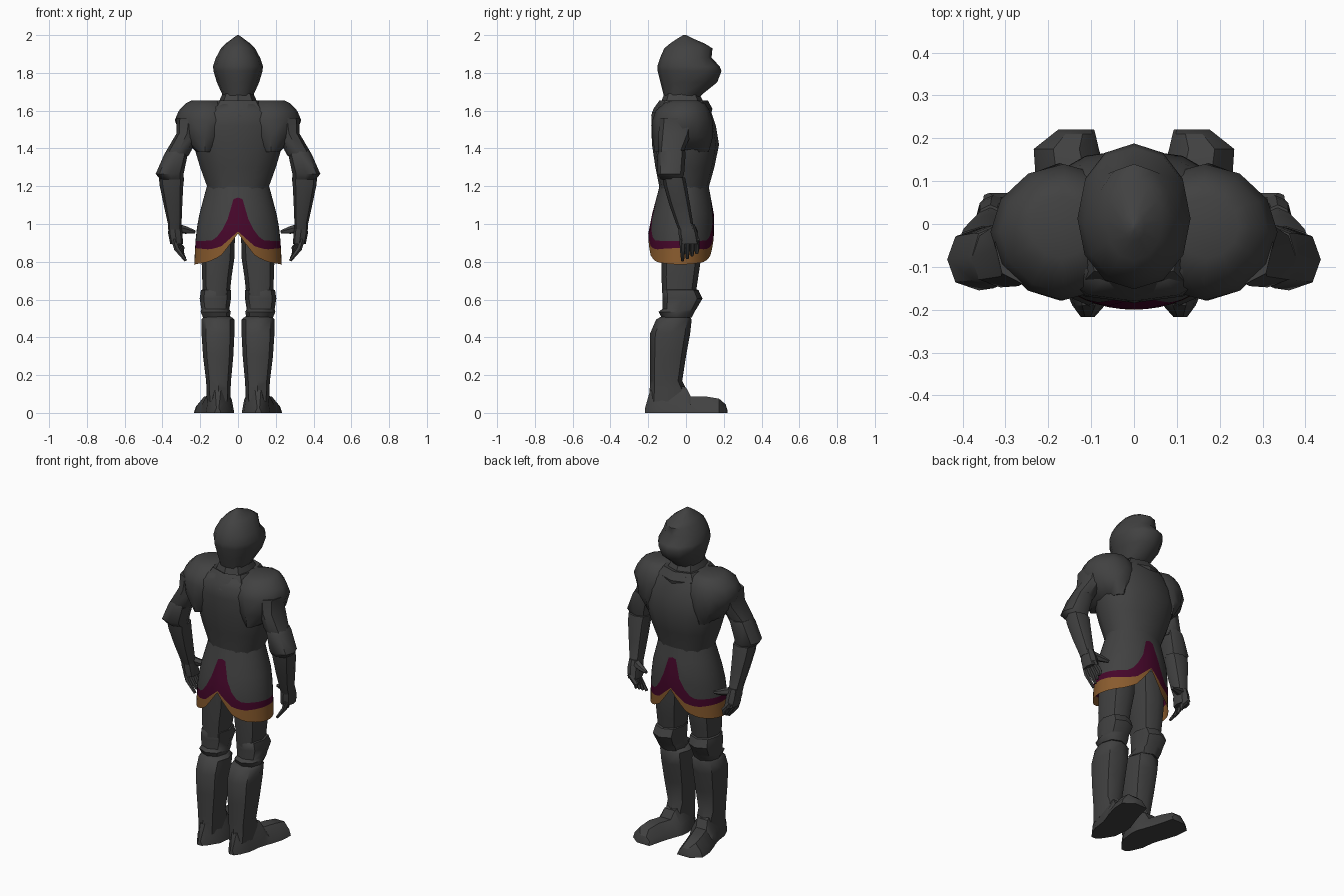
import bpy, bmesh, math
from mathutils import Vector


def material(name, rgb):
    m = bpy.data.materials.new(name)
    m.diffuse_color = (*rgb, 1)
    return m


STEEL = material("dark steel", (0.053, 0.053, 0.053))
WINE = material("wine red", (0.06, 0.002, 0.023))
GOLD = material("old gold", (0.25, 0.105, 0.027))


def finish(name, bm, mats, mirror=False, angle=32):
    bmesh.ops.recalc_face_normals(bm, faces=bm.faces)
    me = bpy.data.meshes.new(name)
    bm.to_mesh(me)
    bm.free()
    ob = bpy.data.objects.new(name, me)
    bpy.context.collection.objects.link(ob)
    for m in mats:
        me.materials.append(m)
    if mirror:
        ob.modifiers.new("mirror", "MIRROR")
    bpy.ops.object.select_all(action="DESELECT")
    ob.select_set(True)
    bpy.context.view_layer.objects.active = ob
    bpy.ops.object.shade_smooth_by_angle(angle=math.radians(angle))
    return ob


def skin(bm, loops, caps=True):
    """Bridge equal-length rings of points, closing the ends."""
    rows = [[bm.verts.new(p) for p in loop] for loop in loops]
    n = len(rows[0])
    for a, b in zip(rows, rows[1:]):
        for i in range(n):
            j = (i + 1) % n
            bm.faces.new((a[i], a[j], b[j], b[i]))
    if caps:
        bm.faces.new(rows[0])
        bm.faces.new(rows[-1])


def oval(z, cx, rx, y0, y1, n=10, p=2.3):
    """Horizontal ring from half-width rx and back/front limits y0, y1."""
    pts = []
    for i in range(n):
        a = math.tau * i / n + math.pi / 2
        c, s = math.cos(a), math.sin(a)
        ux = math.copysign(abs(c) ** (2 / p), c) if abs(c) > 1e-6 else 0
        uy = math.copysign(abs(s) ** (2 / p), s) if abs(s) > 1e-6 else 0
        pts.append((cx + rx * ux, (y0 + y1) / 2 + (y1 - y0) / 2 * uy, z))
    return pts


def stack(name, rings, mirror=False, n=10, p=2.3, angle=48):
    bm = bmesh.new()
    skin(bm, [oval(*r, n=n, p=p) for r in rings])
    return finish(name, bm, [STEEL], mirror, angle)


def rod(bm, pts, n=6):
    """Tapered finger through (x, y, z, radius) points."""
    loops = []
    d = (Vector(pts[-1][:3]) - Vector(pts[0][:3])).normalized()
    u = d.orthogonal().normalized()
    v = d.cross(u)
    for x, y, z, r in pts:
        loops.append([Vector((x, y, z)) + r * (u * math.cos(k * math.tau / n) + v * math.sin(k * math.tau / n))
                      for k in range(n)])
    skin(bm, loops)


# Helmet with visor beak, brow step and pointed crown
stack("helmet", [
    (1.66, 0, .078, -.11, .06), (1.69, 0, .085, -.12, .09), (1.75, 0, .112, -.135, .165),
    (1.81, 0, .13, -.15, .188), (1.835, 0, .132, -.152, .178), (1.88, 0, .117, -.137, .135),
    (1.93, 0, .09, -.115, .14), (1.955, 0, .066, -.085, .10), (1.985, 0, .025, -.04, .03),
    (2.0, 0, .004, -.015, 0)], n=12, p=2.1)

# Neck guard
stack("gorget", [
    (1.57, 0, .165, -.185, .13), (1.61, 0, .155, -.172, .14), (1.655, 0, .122, -.14, .115),
    (1.65, 0, .10, -.13, .09), (1.69, 0, .082, -.115, .07)], n=8, p=2.5, angle=32)

# Breastplate and backplate
stack("cuirass", [
    (1.17, 0, .16, -.14, .118), (1.2, 0, .168, -.142, .122), (1.3, 0, .205, -.162, .15),
    (1.42, 0, .242, -.180, .175), (1.52, 0, .245, -.184, .158), (1.59, 0, .22, -.180, .135),
    (1.635, 0, .155, -.145, .115)], n=14, p=2.2)

# Shoulder plates: bells set into the chest, widest at the outer shoulder
stack("pauldron", [
    (1.38, .175, .045, -.165, .12), (1.46, .175, .125, -.178, .142), (1.55, .165, .17, -.178, .14),
    (1.60, .165, .148, -.16, .125), (1.64, .165, .11, -.115, .10), (1.655, .17, .075, -.08, .065)],
    mirror=True, n=12, p=1.9)

# Upper arm and elbow cup
stack("upper_arm", [
    (1.56, .26, .065, -.14, .05), (1.48, .27, .055, -.145, .03), (1.39, .312, .066, -.148, -.01),
    (1.36, .325, .062, -.14, -.015)], mirror=True, n=8)
stack("elbow_cup", [
    (1.39, .322, .055, -.14, -.005), (1.37, .328, .062, -.15, -.002), (1.265, .362, .074, -.155, -.01),
    (1.235, .35, .06, -.13, -.02)], mirror=True, n=8)

# Forearm cuff
stack("forearm", [
    (1.245, .352, .067, -.125, -.005), (1.2, .352, .062, -.117, .005), (1.1, .344, .049, -.088, .022),
    (1.0, .335, .036, -.052, .038), (.97, .335, .036, -.04, .05)], mirror=True, n=8)

# Hand with palm, four fingers and thumb
bm = bmesh.new()
skin(bm, [oval(*r, n=8) for r in [(1.0, .335, .032, -.04, .045), (.95, .332, .038, -.04, .062),
                                  (.895, .325, .034, -.03, .072)]])
for k in range(4):
    y = -.018 + .025 * k
    rod(bm, [(.34, y, .92, .016), (.325 - .01 * k, y, .87, .015), (.276 + .006 * k, y, .805 + .013 * k, .008)])
rod(bm, [(.325, .02, .98, .024), (.275, .04, .967, .02), (.228, .055, .958, .009)])
finish("gauntlet", bm, [STEEL], True)

# Skirt: rows follow the arched hem, gold border and wine trim
HEM = [(0, .95), (.04, .895), (.09, .83), (.15, .80), (.23, .785)]
BORDER = [(0, .96), (.04, .925), (.09, .88), (.15, .865), (.23, .873)]
TRIM = [(0, 1.14), (.035, 1.13), (.06, 1.02), (.10, .94), (.14, .912), (.23, .91)]
WIDTH = [(.78, .232), (.95, .223), (1.05, .205), (1.2, .165)]
BACK = [(.78, -.2), (.95, -.2), (1.05, -.18), (1.2, -.14)]
FRONT = [(.78, .14), (.95, .148), (1.05, .148), (1.2, .12)]


def curve(t, table):
    for (a, u), (b, v) in zip(table, table[1:]):
        if t <= b:
            return u + (v - u) * max(0, t - a) / (b - a)
    return table[-1][1]


def skirt_point(a, z):
    y0, y1 = curve(z, BACK), curve(z, FRONT)
    return (curve(z, WIDTH) * math.cos(a), (y0 + y1) / 2 + (y1 - y0) / 2 * math.sin(a), z)


N = 48
rows = [[] for _ in range(8)]
for i in range(N):
    a = math.tau * i / N
    x = .225 * abs(math.cos(a))
    h, b, t = curve(x, HEM), curve(x, BORDER), curve(x, TRIM)
    levels = [h, b, (b + t) / 2, t] + [t + (1.195 - t) * k / 4 for k in (1, 2, 3, 4)]
    for row, z in zip(rows, levels):
        row.append(skirt_point(a, z))
bm = bmesh.new()
skin(bm, rows, caps=False)
bm.faces.ensure_lookup_table()
for k, f in enumerate(bm.faces):
    f.material_index = (2, 1, 1, 0, 0, 0, 0)[k // N]
finish("skirt", bm, [STEEL, WINE, GOLD])

# Legs
stack("thigh", [
    (.62, .115, .07, -.125, .05), (.72, .112, .078, -.13, .065), (.82, .106, .087, -.13, .08),
    (1.0, .1, .085, -.13, .08)], mirror=True, n=8)
stack("knee_cup", [
    (.505, .115, .07, -.13, .03), (.535, .118, .08, -.145, .045), (.55, .12, .074, -.125, .055),
    (.605, .12, .083, -.125, .087), (.65, .116, .08, -.125, .066), (.655, .115, .068, -.12, .05)],
    mirror=True, n=8)
stack("greave", [
    (.06, .103, .062, -.195, .0), (.13, .103, .064, -.192, 0), (.17, .103, .066, -.19, -.02),
    (.3, .105, .08, -.19, 0), (.42, .106, .087, -.19, .022), (.495, .106, .087, -.158, .03),
    (.51, .108, .07, -.13, .02)], mirror=True, n=8)

# Armoured shoes: sections along y of (y, centre x, half-width, top height)
loops = []
for y, cx, w, h in [(-.217, .108, .016, .025), (-.19, .106, .038, .12), (-.13, .10, .07, .14),
                    (-.05, .10, .08, .15), (0, .11, .086, .135), (.025, .12, .086, .088),
                    (.1, .145, .084, .088), (.175, .158, .076, .075), (.21, .14, .05, .045),
                    (.22, .135, .042, .012)]:
    loops.append([(cx + w * u, y, h * v) for u, v in
                  [(-1, 0), (1, 0), (.85, .45), (.4, 1), (-.4, 1), (-.85, .45)]])
bm = bmesh.new()
skin(bm, loops)
finish("shoe", bm, [STEEL], True)
